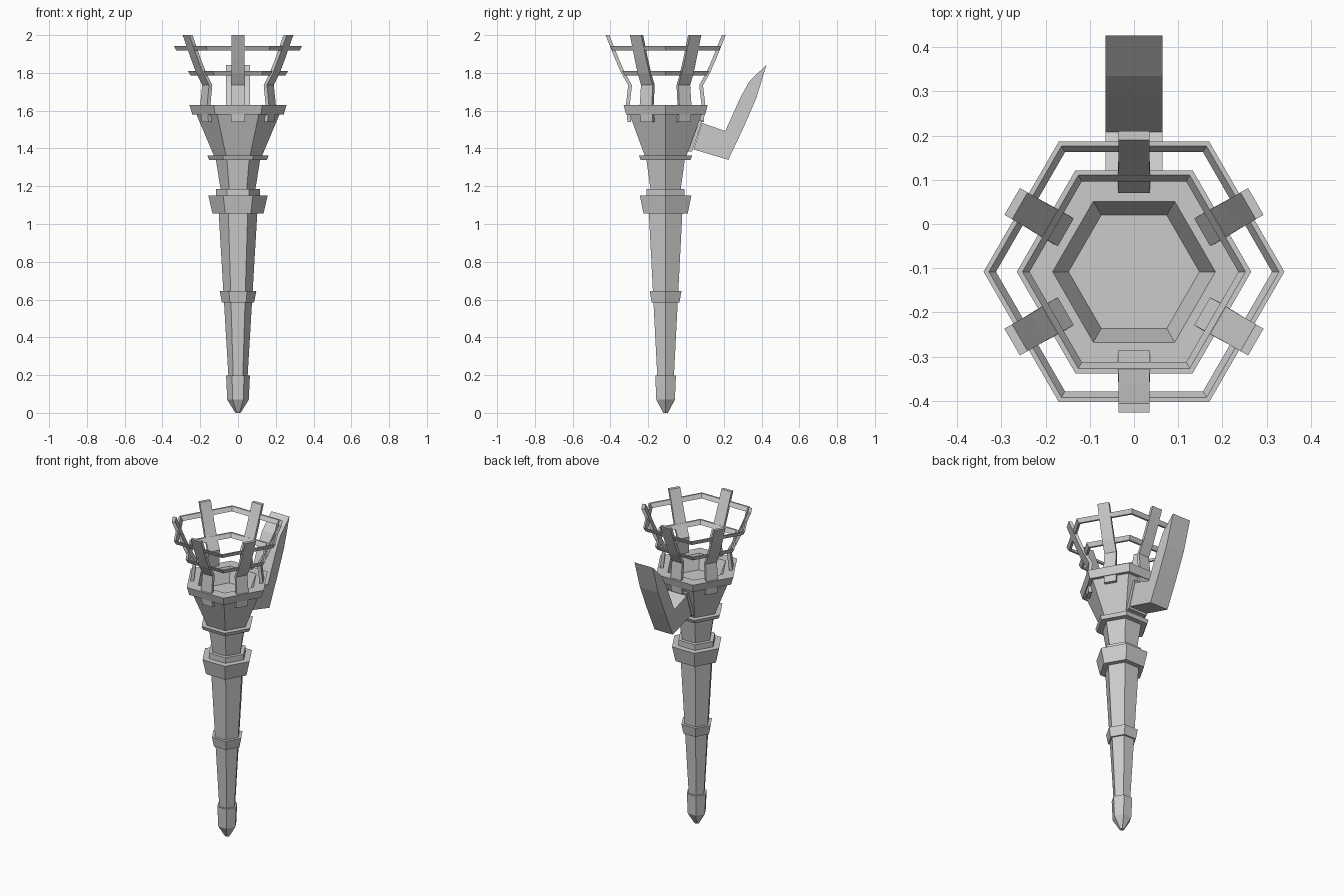
import bpy, bmesh
from math import cos, sin, pi

if "Cube" in bpy.data.objects:
    bpy.data.objects.remove(bpy.data.objects["Cube"])

CY = -0.108          # torch axis sits slightly in front of the origin
C30 = cos(pi / 6)


def finish(name, bm):
    bmesh.ops.recalc_face_normals(bm, faces=bm.faces)
    me = bpy.data.meshes.new(name)
    bm.to_mesh(me)
    bm.free()
    ob = bpy.data.objects.new(name, me)
    bpy.context.collection.objects.link(ob)
    return ob


def hex_lathe(name, profile, closed=False):
    """Six-sided lathe of (radius, z) points, corners on the x axis."""
    bm = bmesh.new()
    loops = [[bm.verts.new((r * cos(i * pi / 3), CY + r * sin(i * pi / 3), z))
              for i in range(6)] for r, z in profile]
    pairs = list(zip(loops, loops[1:]))
    if closed:
        pairs.append((loops[-1], loops[0]))
    else:
        bm.faces.new(loops[0])
        bm.faces.new(loops[-1])
    for a, b in pairs:
        for i in range(6):
            j = (i + 1) % 6
            bm.faces.new((a[i], a[j], b[j], b[i]))
    return finish(name, bm)


def extrude_x(name, outline, half):
    """Extrude a (y, z) outline along x, symmetric about x = 0."""
    bm = bmesh.new()
    a = [bm.verts.new((-half, y, z)) for y, z in outline]
    b = [bm.verts.new((half, y, z)) for y, z in outline]
    bm.faces.new(a)
    bm.faces.new(b[::-1])
    for i in range(len(a)):
        j = (i + 1) % len(a)
        bm.faces.new((a[i], a[j], b[j], b[i]))
    return finish(name, bm)


def cage_bar(name, ang):
    """Bent flat strip leaning outward at the given angle."""
    path = [(0.182, 1.54, 0.037), (0.19, 1.63, 0.037), (0.178, 1.735, 0.036),
            (0.215, 1.80, 0.036), (0.25, 1.88, 0.035), (0.298, 2.0, 0.035)]
    t = 0.02
    bm = bmesh.new()
    loops = []
    for r, z, w in path:
        loops.append([bm.verts.new((rr * cos(ang) - s * sin(ang),
                                    CY + rr * sin(ang) + s * cos(ang), z))
                      for rr, s in ((r, -w), (r + t, -w), (r + t, w), (r, w))])
    for a, b in zip(loops, loops[1:]):
        for i in range(4):
            j = (i + 1) % 4
            bm.faces.new((a[i], a[j], b[j], b[i]))
    bm.faces.new(loops[0])
    bm.faces.new(loops[-1])
    return finish(name, bm)


# Handle: pointed foot, tapering shaft and collars
hex_lathe("foot", [(0.014, 0), (0.057, 0.07), (0.063, 0.197), (0.05, 0.197)])
hex_lathe("shaft", [(0.05, 0.18), (0.103, 1.07)])
hex_lathe("lower_collar", [(0.07, 0.585), (0.085, 0.585), (0.097, 0.645), (0.075, 0.645)])
hex_lathe("grip_collar", [(0.10, 1.055), (0.135, 1.055), (0.157, 1.15), (0.116, 1.15),
                          (0.116, 1.185), (0.09, 1.185)])
hex_lathe("neck", [(0.09, 1.17), (0.118, 1.345)])
hex_lathe("neck_collar", [(0.115, 1.34), (0.153, 1.34), (0.163, 1.363), (0.125, 1.363)])

# Cup with a heavy rim and a sunken floor
hex_lathe("cup", [(0.127, 1.36), (0.22, 1.58), (0.242, 1.58), (0.257, 1.63),
                  (0.184, 1.63), (0.148, 1.54)])

# Fire cage: two hexagonal hoops and six bars
hex_lathe("lower_hoop", [(0.25, 1.785), (0.265, 1.81), (0.252, 1.81), (0.236, 1.785)], True)
hex_lathe("upper_hoop", [(0.326, 1.918), (0.34, 1.943), (0.328, 1.943), (0.312, 1.918)], True)
for k in range(6):
    cage_bar(f"cage_bar_{k + 1}", pi / 6 + k * pi / 3)

# Belt hook on the back and the plate that joins it to the cup
extrude_x("hook", [(0.04, 1.395), (0.224, 1.34), (0.30, 1.50), (0.372, 1.665), (0.426, 1.843),
                   (0.335, 1.755), (0.288, 1.67), (0.208, 1.492), (0.085, 1.535)], 0.064)
extrude_x("hook_plate", [(0.005, 1.385), (0.033, 1.385), (0.088, 1.55), (0.06, 1.55)], 0.066)
